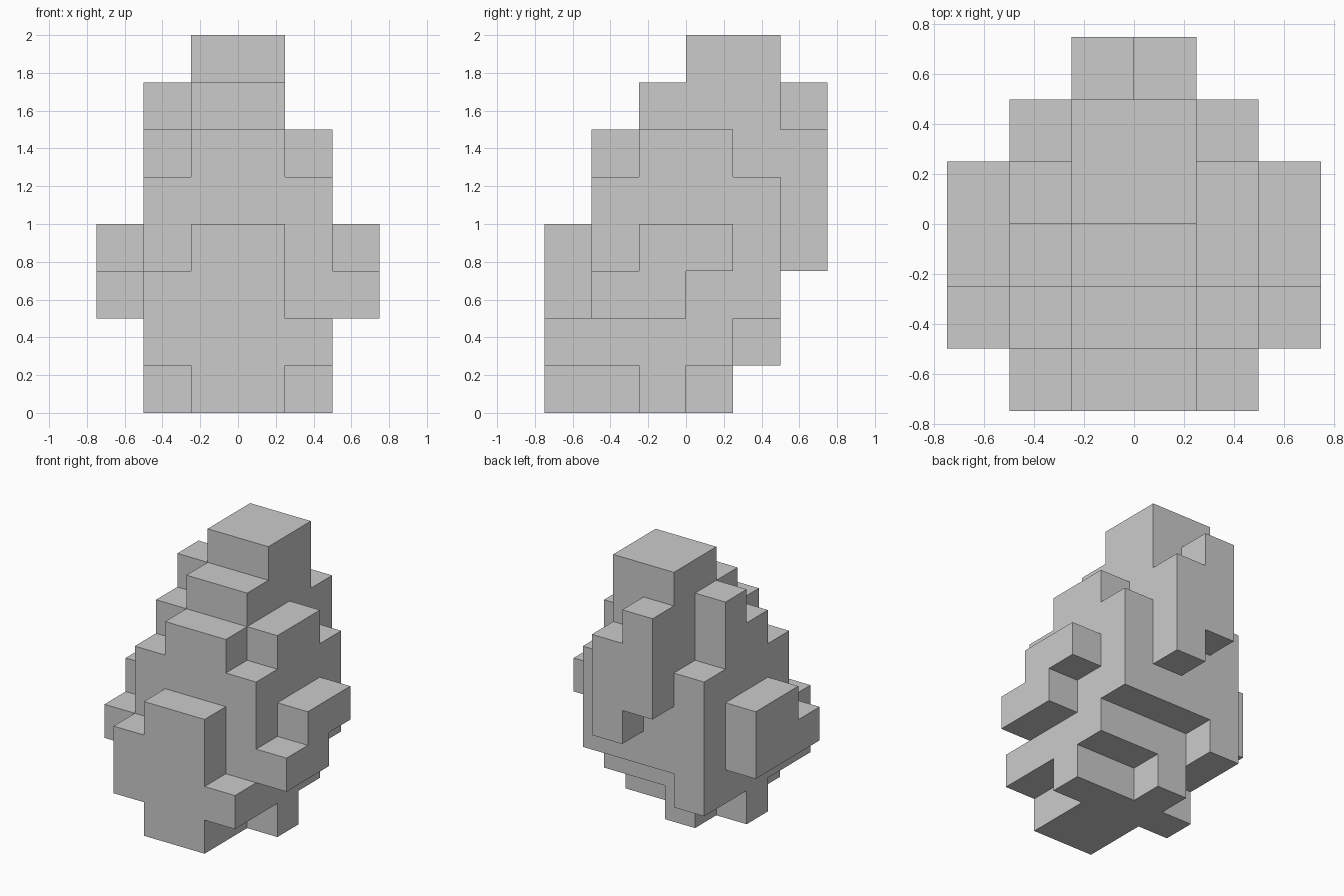
import bpy
import bmesh
from mathutils import Vector

if "Cube" in bpy.data.objects:
    bpy.data.objects.remove(bpy.data.objects["Cube"])

CELL = 0.25

# Columns as "bottom-top" in cells; rows run front to back, entries left to right
COLUMNS = [
    "..  13  04  04  12  ..",
    "23  15  06  06  15  23",
    "24  06  07  07  06  24",
    "24  17  08  18  16  34",
    "..  15  28  28  25  ..",
    "..  ..  47  36  ..  ..",
]

# Fill the set of solid cells
solid = set()
for j, row in enumerate(COLUMNS):
    for i, span in enumerate(row.split()):
        if span != "..":
            solid.update((i, j, k) for k in range(int(span[0]), int(span[1])))

# Skin only the exposed cell sides
bm = bmesh.new()
corners = {}


def vert(p):
    key = tuple(round(c) for c in p)
    if key not in corners:
        corners[key] = bm.verts.new(((key[0] - 3) * CELL, (key[1] - 3) * CELL, key[2] * CELL))
    return corners[key]


AXES = [Vector((1, 0, 0)), Vector((0, 1, 0)), Vector((0, 0, 1))]
for cell in solid:
    centre = Vector(cell) + Vector((0.5, 0.5, 0.5))
    for a in range(3):
        for sign in (1, -1):
            n = AXES[a] * sign
            if tuple(round(c) for c in Vector(cell) + n) in solid:
                continue
            u, v = AXES[(a + 1) % 3] * sign, AXES[(a + 2) % 3]
            ring = [(-1, -1), (1, -1), (1, 1), (-1, 1)]
            bm.faces.new([vert(centre + (n + u * s + v * t) / 2) for s, t in ring])

# Merge coplanar squares into clean flat faces
bmesh.ops.dissolve_limit(bm, angle_limit=0.01, verts=bm.verts[:], edges=bm.edges[:])

mesh = bpy.data.meshes.new("stepped_block_body")
bm.to_mesh(mesh)
bm.free()
body = bpy.data.objects.new("stepped_block_body", mesh)
bpy.context.collection.objects.link(body)
